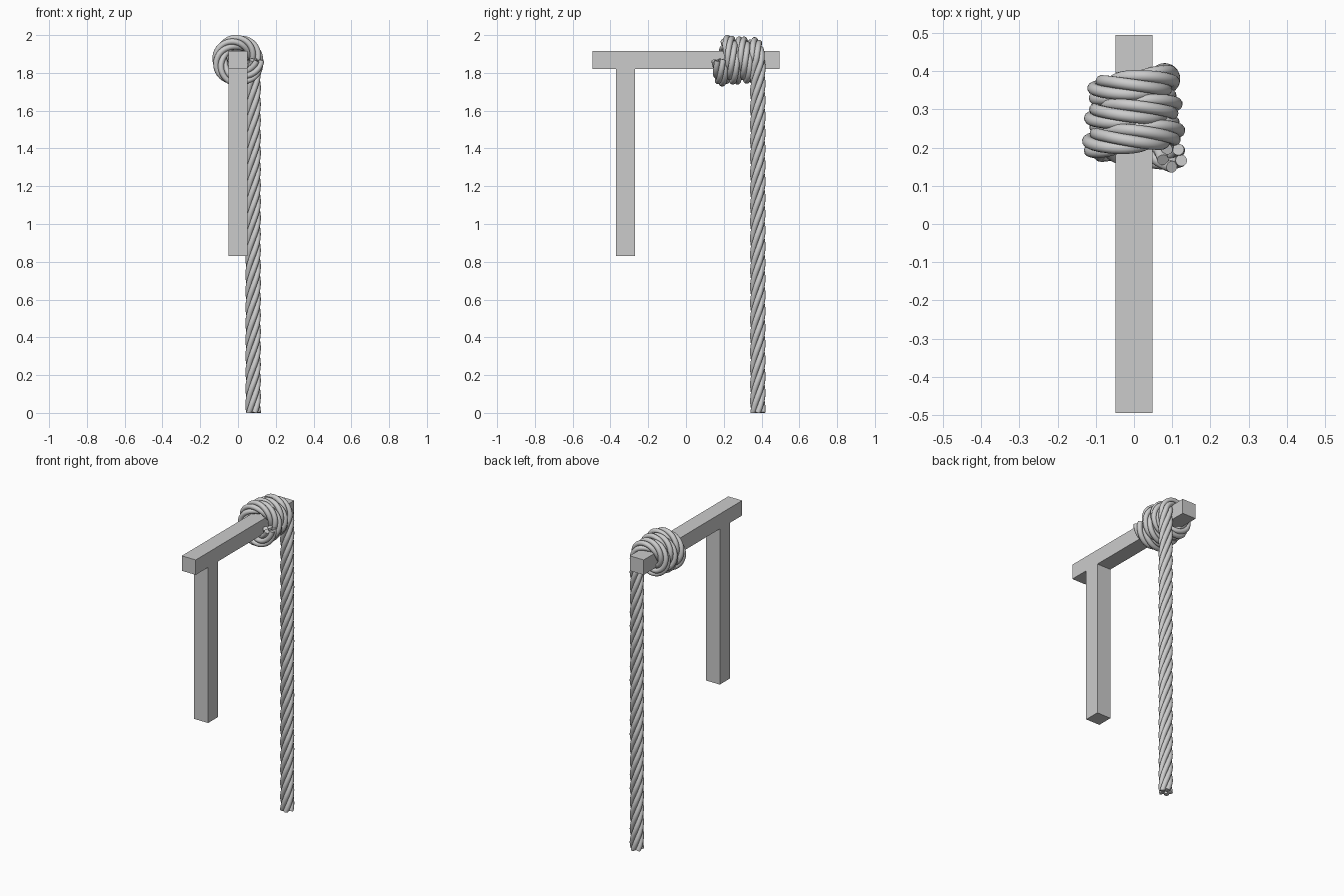
import bpy
from math import sin, cos, pi, tau
from mathutils import Vector

if "Cube" in bpy.data.objects:
    bpy.data.objects.remove(bpy.data.objects["Cube"])


def box(name, lo, hi):
    lo, hi = Vector(lo), Vector(hi)
    bpy.ops.mesh.primitive_cube_add(size=1, location=(lo + hi) / 2)
    ob = bpy.context.object
    ob.name = name
    ob.scale = hi - lo
    bpy.ops.object.transform_apply(location=False, rotation=False, scale=True)
    return ob


# Timber frame
box("beam", (-0.049, -0.495, 1.82), (0.049, 0.495, 1.915))
box("post", (-0.049, -0.37, 0.83), (0.049, -0.27, 1.82))

# Rope centre line: straight hanging length, then three turns around the beam
TURNS, BEAM_Z = 3, 1.867
path = [Vector((0.08, 0.38, BEAM_Z * i / 150)) for i in range(150)]
steps = TURNS * 48
for i in range(steps + 1):
    t = i / steps
    a = tau * TURNS * t
    r = 0.08 + 0.02 * t
    path.append(Vector((r * cos(a), 0.38 - 0.205 * t, BEAM_Z + r * sin(a))))

# Strands twisted around the centre line
STRANDS, STRAND_R, OFFSET, PITCH = 5, 0.0155, 0.0255, 0.43
curve = bpy.data.curves.new("rope", 'CURVE')
curve.dimensions = '3D'
curve.bevel_depth = STRAND_R
curve.bevel_resolution = 4
curve.use_fill_caps = True

strands = [[] for _ in range(STRANDS)]
normal, length = Vector((1, 0, 0)), 0.0
for i, p in enumerate(path):
    before, after = path[max(i - 1, 0)], path[min(i + 1, len(path) - 1)]
    tangent = (after - before).normalized()
    normal = (normal - tangent * normal.dot(tangent)).normalized()
    side = tangent.cross(normal)
    if i:
        length += (p - before).length
    for k, pts in enumerate(strands):
        a = tau * (k / STRANDS + length / PITCH)
        pts.append(p + OFFSET * (cos(a) * normal + sin(a) * side))

for pts in strands:
    s = curve.splines.new('POLY')
    s.points.add(len(pts) - 1)
    for sp, v in zip(s.points, pts):
        sp.co = (v.x, v.y, max(v.z, 0), 1)

rope = bpy.data.objects.new("rope", curve)
bpy.context.collection.objects.link(rope)
bpy.ops.object.select_all(action='DESELECT')
rope.select_set(True)
bpy.context.view_layer.objects.active = rope
bpy.ops.object.convert(target='MESH')
for v in rope.data.vertices:
    v.co.z = max(v.co.z, 0)
bpy.ops.object.shade_smooth_by_angle(angle=pi / 4)
